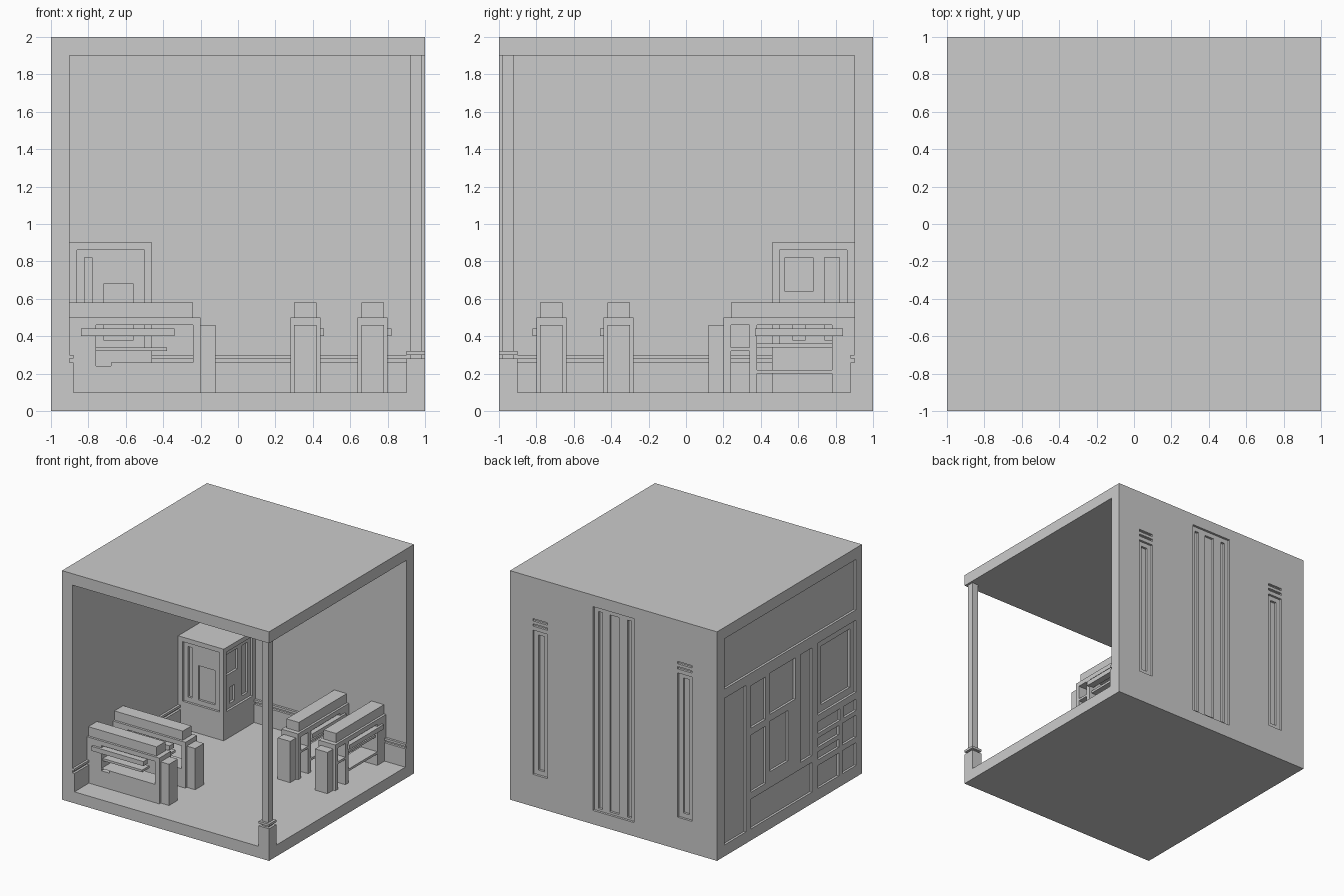
import bpy, bmesh
from mathutils import Matrix, Vector

if "Cube" in bpy.data.objects:
    bpy.data.objects.remove(bpy.data.objects["Cube"], do_unlink=True)

GREY = (0.6, 0.6, 0.6, 1.0)
grey = bpy.data.materials.new("light grey")
grey.diffuse_color = GREY
grey.use_nodes = True
grey.node_tree.nodes["Principled BSDF"].inputs["Base Color"].default_value = GREY


def boxes(name, spans):
    """One object made of boxes given as (x0, x1, y0, y1, z0, z1)."""
    bm = bmesh.new()
    for x0, x1, y0, y1, z0, z1 in spans:
        centre = Vector((x0 + x1, y0 + y1, z0 + z1)) / 2
        size = Matrix.Diagonal((x1 - x0, y1 - y0, z1 - z0, 1))
        bmesh.ops.create_cube(bm, size=1, matrix=Matrix.Translation(centre) @ size)
    mesh = bpy.data.meshes.new(name)
    bm.to_mesh(mesh)
    bm.free()
    mesh.materials.append(grey)
    obj = bpy.data.objects.new(name, mesh)
    bpy.context.collection.objects.link(obj)
    return obj


def carve(obj, spans):
    """Cut boxes that do not overlap each other out of an object."""
    cutter = boxes("cutter", spans)
    cutter.hide_render = True
    mod = obj.modifiers.new("carve", "BOOLEAN")
    mod.operation, mod.solver, mod.object = "DIFFERENCE", "EXACT", cutter
    bpy.context.view_layer.objects.active = obj
    bpy.ops.object.modifier_apply(modifier=mod.name)
    bpy.data.objects.remove(cutter, do_unlink=True)


def on_back(rects, depth):
    """Cutters for the outer back wall from (x0, x1, z0, z1)."""
    return [(a, b, 1 - depth, 1.1, c, d) for a, b, c, d in rects]


def on_side(rects, depth):
    """Cutters for the outer side wall; distances run from the back edge."""
    return [(-1.1, -1 + depth, 1 - b, 1 - a, c, d) for a, b, c, d in rects]


# Room shell, open at the front and at one side
room = boxes("room_shell", [(-1, 1, -1, 1, 0, 2)])
carve(room, [(-0.9, 1.2, -1.2, 0.9, 0.1, 1.9)])

# Back wall: tall middle panel, narrow panels with two ticks above each
narrow = [(0.64, 0.78), (-0.76, -0.62)]
shallow = [(-0.2, 0.2, 0.12, 1.9)]
deep = [(0.12, 0.16, 0.14, 1.86), (-0.04, 0.05, 0.14, 1.86), (-0.16, -0.12, 0.14, 1.86)]
for a, b in narrow:
    shallow += [(a, b, 0.28, 1.54), (a, b, 1.575, 1.595), (a, b, 1.62, 1.64)]
    deep.append((a + 0.04, b - 0.04, 0.32, 1.5))
carve(room, on_back(shallow, 0.02))
carve(room, on_back(deep, 0.04))

# Side wall: recessed panels separated by ribs
panels = [
    (0.1, 1.92, 1.46, 1.9), (0.1, 0.4, 0.1, 1.38),
    (0.47, 0.67, 0.98, 1.35), (0.73, 1.08, 1.0, 1.36),
    (0.47, 0.67, 0.42, 0.92), (0.73, 0.98, 0.5, 0.94),
    (1.15, 1.31, 0.42, 1.36), (0.47, 1.31, 0.1, 0.36),
    (1.39, 1.92, 0.74, 1.37), (1.39, 1.7, 0.58, 0.68), (1.75, 1.92, 0.58, 0.68),
    (1.39, 1.68, 0.46, 0.54), (1.39, 1.68, 0.35, 0.42), (1.73, 1.92, 0.35, 0.54),
    (1.39, 1.68, 0.1, 0.3), (1.73, 1.92, 0.1, 0.3),
]
carve(room, on_side(panels, 0.02))
carve(room, on_side([(1.46, 1.86, 0.8, 1.31)], 0.04))

# Skirting boards with a separate rail above
boxes("skirting_back", [(-0.9, 1, 0.88, 0.9, z0, z1) for z0, z1 in ((0.1, 0.26), (0.28, 0.3))])
boxes("skirting_side", [(-0.9, -0.88, -1, 0.88, z0, z1) for z0, z1 in ((0.1, 0.26), (0.28, 0.3))])

# Corner post on a square base with a collar
boxes("corner_post", [(0.92, 0.98, -0.98, -0.92, 0.28, 1.9)])
boxes("post_base", [(0.9, 1, -1, -0.9, 0.1, 0.28)])
boxes("post_collar", [(0.9, 1, -1, -0.9, 0.3, 0.32)])

# Tall cabinet in the closed corner, with framed recesses on both open faces
cabinet = boxes("cabinet", [(-0.9, -0.46, 0.46, 0.9, 0.1, 0.9)])
carve(cabinet, [(-0.86, -0.5, 0.4, 0.48, 0.34, 0.86)])
carve(cabinet, [(-0.48, -0.4, 0.5, 0.86, 0.34, 0.86)])
carve(cabinet, [
    (-0.82, -0.78, 0.4, 0.5, 0.38, 0.82), (-0.72, -0.56, 0.4, 0.5, 0.38, 0.68),
    (-0.5, -0.4, 0.53, 0.68, 0.64, 0.82), (-0.5, -0.4, 0.57, 0.64, 0.38, 0.52),
    (-0.5, -0.4, 0.74, 0.82, 0.38, 0.82)])


def bench(name, along_x, c, holes, bars):
    """Bench running from a wall; lengths are measured from the room centre."""
    def place(a, b, s0, s1, z0, z1):
        if along_x:      # length towards -x, width across y
            return (-b, -a, c - s1, c - s0, z0, z1)
        return (c + s0, c + s1, a, b, z0, z1)   # length towards +y
    body = boxes(name + "_body", [place(0.2, 0.9, -0.08, 0.08, 0.1, 0.5)])
    carve(body, [place(a, b, -0.12, 0.12, z0, z1) for a, b, z0, z1 in holes])
    boxes(name + "_top", [place(0.24, 0.9, -0.06, 0.06, 0.5, 0.58)])
    boxes(name + "_end_post", [place(0.12, 0.2, -0.06, 0.06, 0.1, 0.46)])
    boxes(name + "_bars", [place(*bar) for bar in bars])


# Two benches from the side wall with one wide opening
for name, y in (("side_bench_front", -0.72), ("side_bench_rear", -0.36)):
    bench(name, True, y,
          [(0.24, 0.76, 0.26, 0.46), (0.68, 0.76, 0.24, 0.26)],
          [(0.34, 0.84, 0.04, 0.1, 0.4, 0.44), (0.38, 0.76, -0.04, 0.06, 0.32, 0.34)])

# Two benches from the back wall with legs and a low shelf
for name, x in (("back_bench_inner", 0.36), ("back_bench_outer", 0.72)):
    bench(name, False, x,
          [(0.24, 0.34, 0.34, 0.46), (0.24, 0.34, 0.05, 0.32),
           (0.38, 0.78, 0.22, 0.46), (0.38, 0.78, 0.05, 0.2)],
          [(0.37, 0.84, 0.04, 0.1, 0.4, 0.44), (0.38, 0.78, -0.04, 0.06, 0.34, 0.36)])
